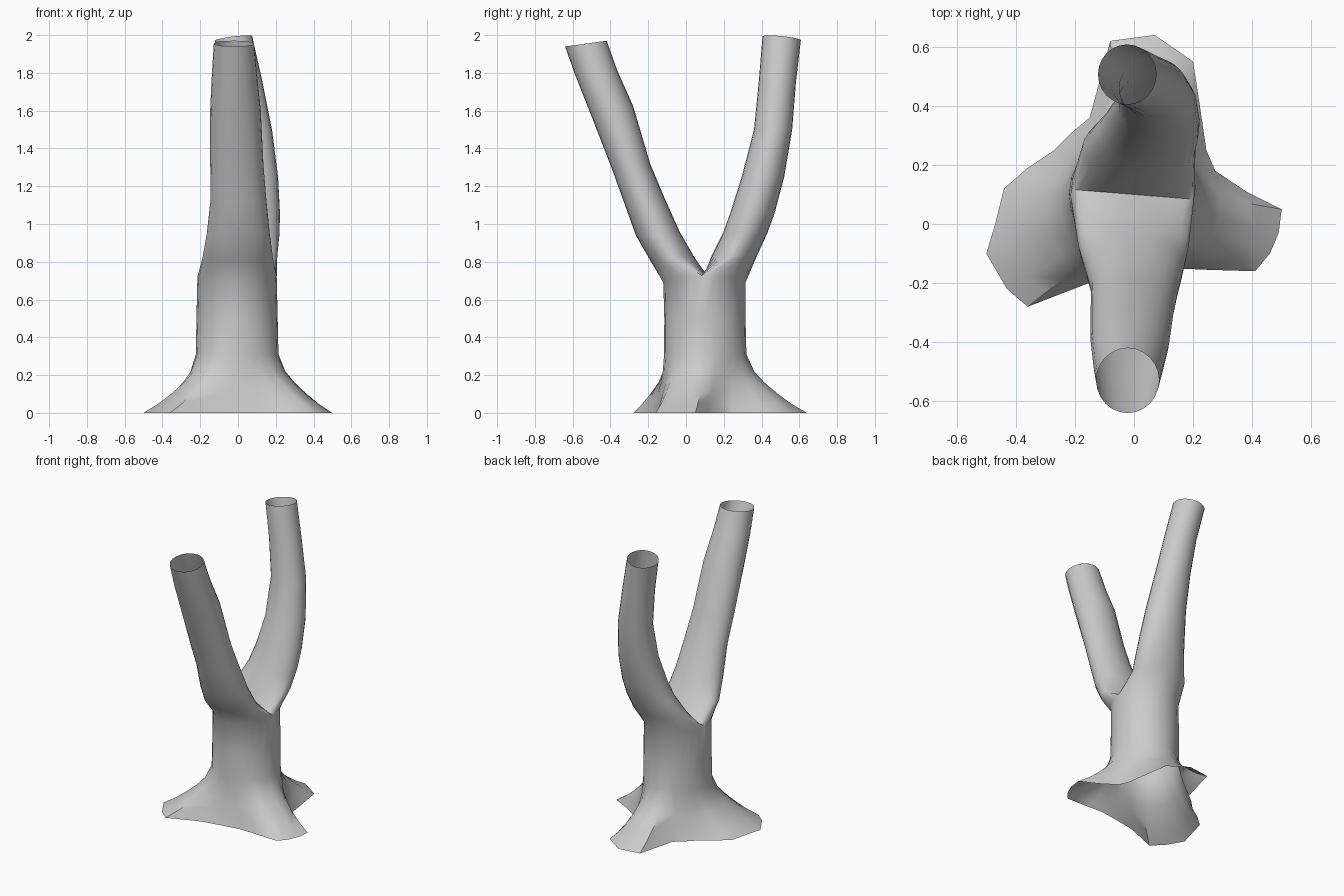
import bpy, bmesh
from math import sin, cos, tau, radians

if "Cube" in bpy.data.objects:
    bpy.data.objects.remove(bpy.data.objects["Cube"])

N = 24
bm = bmesh.new()


def ellipse(xl, xr, yl, yr, z, tilt_x=0.0, tilt_y=0.0):
    """Near-horizontal ring of verts given its extents; tilts are slopes."""
    ring = []
    for k in range(N):
        dx = (xr - xl) / 2 * cos(tau * k / N)
        dy = (yr - yl) / 2 * sin(tau * k / N)
        ring.append(bm.verts.new(((xl + xr) / 2 + dx, (yl + yr) / 2 + dy,
                                  z + tilt_x * dx + tilt_y * dy)))
    return ring


def skin(rings):
    """Bridge consecutive rings with quads."""
    for a, b in zip(rings, rings[1:]):
        for k in range(N):
            j = (k + 1) % N
            bm.faces.new((a[k], a[j], b[j], b[k]))


# root outline on the ground, counter-clockwise from +x
roots = [(.50, .05), (.38, .11), (.275, .18), (.245, .25), (.22, .42), (.20, .55),
         (.07, .64), (-.08, .62), (-.15, .36), (-.21, .31), (-.27, .25), (-.36, .19),
         (-.44, .12), (-.47, 0), (-.50, -.10), (-.43, -.22), (-.36, -.28), (-.14, -.195),
         (0, -.17), (.13, -.15), (.25, -.155), (.41, -.16), (.46, -.10), (.49, -.03)]

# root flare blending from the outline into the round trunk
trunk = []
for z, t in [(0, 1), (.05, .74), (.10, .53), (.16, .31), (.22, .14), (.31, .015)]:
    ring = ellipse(-.22, .21, -.115, .315, z)
    for v, (x, y) in zip(ring, roots):
        v.co.x += (x - v.co.x) * t
        v.co.y += (y - v.co.y) * t
    trunk.append(ring)

# trunk, ending in a ring that rises slightly at the fork
trunk.append(ellipse(-.22, .21, -.115, .315, .5))
top = ellipse(-.215, .205, -.12, .315, .69)
for k, v in enumerate(top):
    v.co.z += .03 * abs(cos(tau * k / N))
trunk.append(top)
skin(trunk)

# fork line across the trunk top, shared by both branches
fork = {k: bm.verts.new((top[k].co.x, .10 - .08 * top[k].co.x,
                         .72 + .02 * sin(tau * k / N))) for k in range(1, N // 2)}
back_start = [top[k] if k <= N // 2 else fork[N - k] for k in range(N)]
front_start = [top[k] if k == 0 or k >= N // 2 else fork[k] for k in range(N)]

# front branch
skin([front_start] + [ellipse(*p) for p in [
    (-.188, .185, -.19, .04, .82, 0, .1),
    (-.165, .168, -.265, -.035, .95, 0, .1),
    (-.145, .15, -.33, -.115, 1.13, 0, .1),
    (-.147, .135, -.395, -.19, 1.31, 0, .1),
    (-.147, .12, -.51, -.28, 1.61, 0, .13),
    (-.138, .10, -.585, -.365, 1.80, 0, .14),
    (-.128, .085, -.64, -.42, 1.955, 0, .14)]])

# back branch
skin([back_start] + [ellipse(*p) for p in [
    (-.175, .208, .135, .375, .83),
    (-.12, .22, .195, .43, .95),
    (-.09, .222, .235, .47, 1.06),
    (-.055, .212, .295, .52, 1.25),
    (-.05, .18, .36, .562, 1.50),
    (-.08, .13, .385, .582, 1.75),
    (-.122, .075, .405, .608, 1.983, .12, -.1)]])

mesh = bpy.data.meshes.new("forked_trunk")
bm.to_mesh(mesh)
bm.free()
obj = bpy.data.objects.new("forked_trunk", mesh)
bpy.context.collection.objects.link(obj)
bpy.context.view_layer.objects.active = obj
obj.select_set(True)
bpy.ops.object.shade_smooth_by_angle(angle=radians(50))
